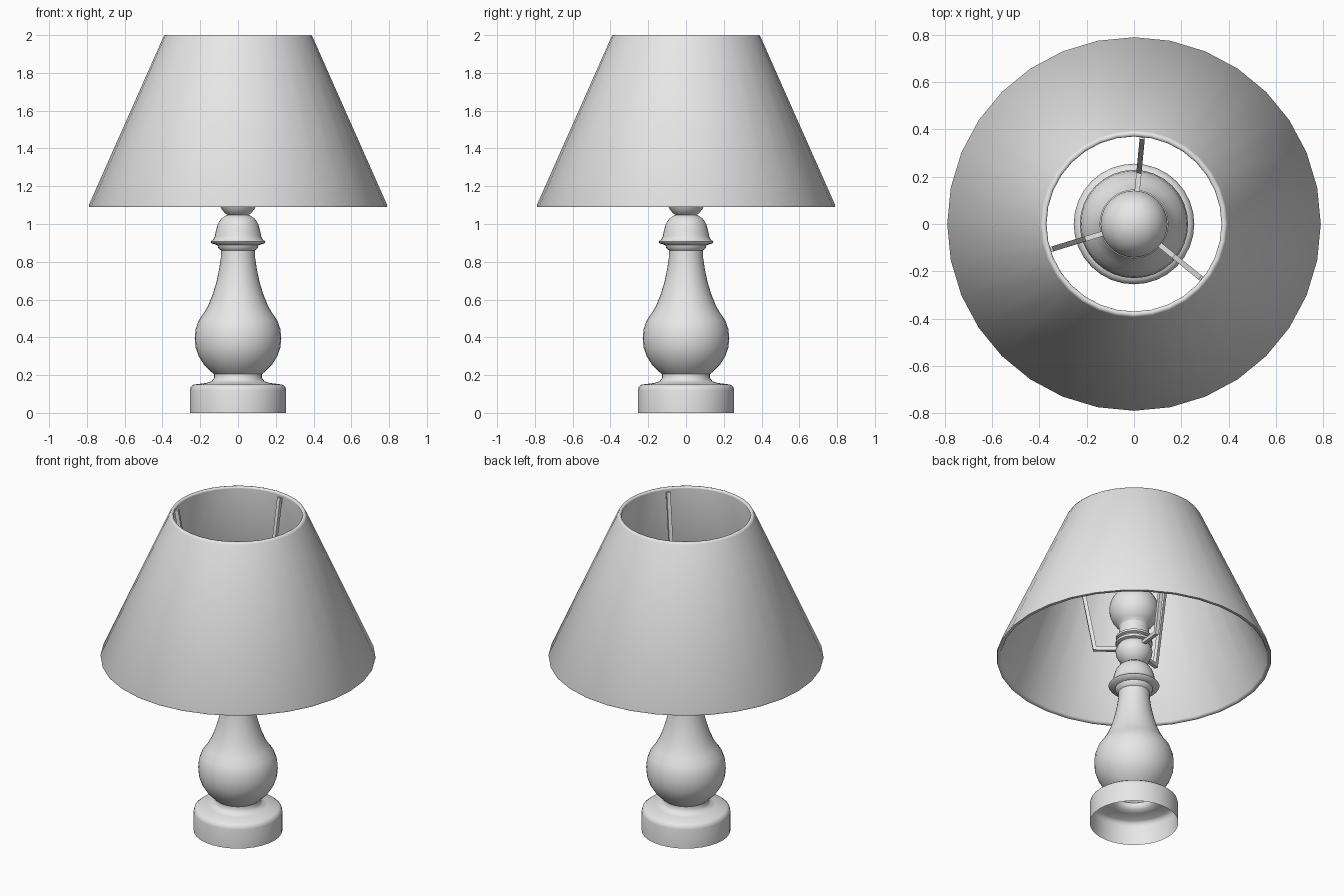
import bpy, bmesh, math
from mathutils import Vector

cube = bpy.data.objects.get("Cube")
if cube:
    bpy.data.objects.remove(cube, do_unlink=True)

GREY = (0.8, 0.8, 0.8, 1.0)
mat = bpy.data.materials.new("plain grey")
mat.use_nodes = True
mat.diffuse_color = GREY
mat.node_tree.nodes["Principled BSDF"].inputs["Base Color"].default_value = GREY


def finish(name, bm, angle):
    mesh = bpy.data.meshes.new(name)
    bm.to_mesh(mesh)
    bm.free()
    mesh.materials.append(mat)
    obj = bpy.data.objects.new(name, mesh)
    bpy.context.collection.objects.link(obj)
    bpy.ops.object.select_all(action="DESELECT")
    obj.select_set(True)
    bpy.context.view_layer.objects.active = obj
    bpy.ops.object.shade_smooth_by_angle(angle=math.radians(angle))
    return obj


def lathe(name, profile, segments=32, closed=False, angle=50):
    """Turn a (radius, height) profile, listed upwards on the outside, around z."""
    bm = bmesh.new()
    rings = []
    for r, z in profile:
        if r == 0:
            rings.append([bm.verts.new((0, 0, z))] * segments)
            continue
        turns = [math.tau * i / segments for i in range(segments)]
        rings.append([bm.verts.new((r * math.cos(t), r * math.sin(t), z)) for t in turns])
    pairs = list(zip(rings, rings[1:]))
    if closed:
        pairs.append((rings[-1], rings[0]))
    for low, high in pairs:
        for i in range(segments):
            j = (i + 1) % segments
            corners = dict.fromkeys((low[i], low[j], high[j], high[i]))
            bm.faces.new(list(corners))
    return finish(name, bm, angle)


def rod(name, points, width):
    """Square bar following a bent path in a vertical radial plane."""
    bm = bmesh.new()
    side = Vector((-points[-1].y, points[-1].x, 0)).normalized() * width / 2
    dirs = [(b - a).normalized() for a, b in zip(points, points[1:])]
    rings = []
    for i, p in enumerate(points):
        before, after = dirs[max(i - 1, 0)], dirs[min(i, len(dirs) - 1)]
        tangent = (before + after).normalized()
        out = tangent.cross(side).normalized() * width / 2 / tangent.dot(after)
        rings.append([bm.verts.new(p + side * s + out * o)
                      for s, o in ((-1, -1), (1, -1), (1, 1), (-1, 1))])
    for a, b in zip(rings, rings[1:]):
        for i in range(4):
            j = (i + 1) % 4
            bm.faces.new((a[i], a[j], b[j], b[i]))
    bm.faces.new(rings[0][::-1])
    bm.faces.new(rings[-1])
    bmesh.ops.recalc_face_normals(bm, faces=bm.faces)
    return finish(name, bm, 30)


# Turned stand, open underneath
lathe("stand", [
    (.255, 0), (.255, .12), (.25, .138), (.235, .15), (.17, .158), (.14, .168),
    (.127, .185), (.127, .205), (.145, .22), (.18, .255), (.208, .3),
    (.224, .345), (.229, .395), (.224, .445), (.208, .49), (.18, .53),
    (.157, .57), (.135, .625), (.115, .69), (.1, .76), (.091, .82), (.09, .86),
    (.104, .872), (.108, .888), (.14, .897), (.146, .907), (.13, .918),
    (.123, .935), (.117, .965), (.107, 1.0), (.09, 1.027), (.065, 1.045),
    (.035, 1.053), (0, 1.054)])

# Bulb socket with its rings
lathe("socket", [
    (.05, 1.045), (.07, 1.058), (.088, 1.08), (.103, 1.11), (.106, 1.135),
    (.098, 1.16), (.088, 1.175), (.106, 1.18), (.106, 1.195), (.09, 1.2),
    (.09, 1.21), (.104, 1.215), (.104, 1.228), (.086, 1.235), (.086, 1.3), (0, 1.3)])

# Round bulb
R = 0.142
ball = [(R * math.cos(a), 1.41 + R * math.sin(a))
        for a in (math.radians(-54 + 12 * k) for k in range(12))]
lathe("bulb", [(.075, 1.25)] + ball + [(0, 1.41 + R)])

# Hollow conical shade
lathe("lampshade", [(.788, 1.09), (.79, 1.1), (.395, 1.99), (.389, 2.0),
                    (.374, 2.0), (.37, 1.99), (.765, 1.1), (.77, 1.09)],
      closed=True, angle=70)

# Bent arms carrying the shade
for n, degrees in enumerate((84.5, 197, 321)):
    a = math.radians(degrees)
    path = [Vector((r * math.cos(a), r * math.sin(a), z))
            for r, z in ((.08, 1.15), (.225, 1.15), (.37, 1.975))]
    rod(f"shade_arm_{n + 1}", path, .022)
